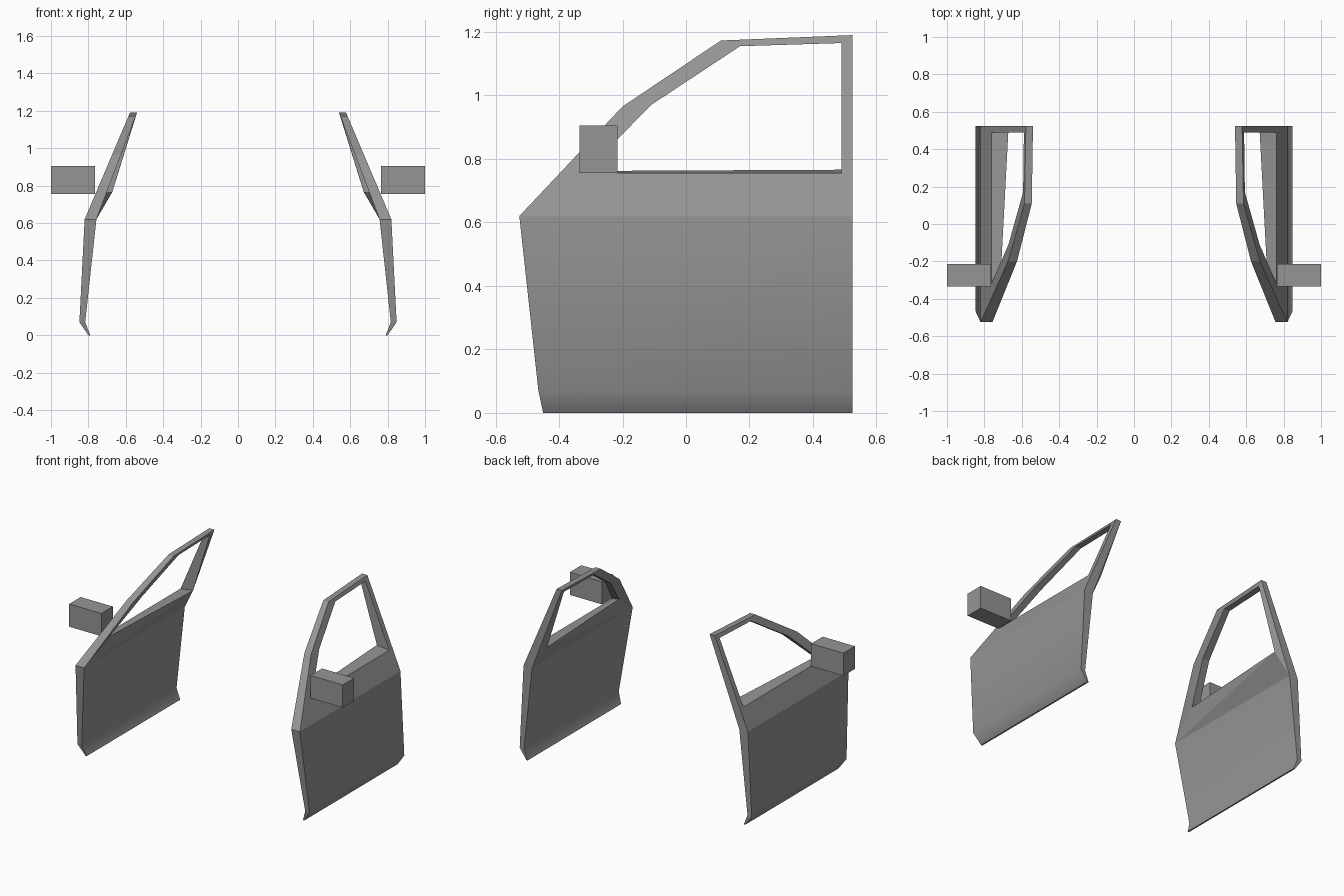
import bpy
import bmesh

cube = bpy.data.objects.get("Cube")
if cube:
    bpy.data.objects.remove(cube)

grey = bpy.data.materials.new("Panel grey")
grey.use_nodes = True
COLOUR = (0.30, 0.30, 0.30, 1)
grey.diffuse_color = COLOUR
grey.node_tree.nodes["Principled BSDF"].inputs["Base Color"].default_value = COLOUR

# Cross-section of the door: height, outer x, inner x
SECTION = [(0, 0.80, 0.79), (0.07, 0.848, 0.817), (0.62, 0.82, 0.757), (1.19, 0.578, 0.54)]
BELT, REAR = 0.62, 0.525
# Side outlines (y, z): lower front edge, frame outside, window opening
LOWER = [(-0.45, 0), (-0.465, 0.07), (-0.525, BELT)]
FRAME = [(-0.525, BELT), (-0.2, 0.965), (0.11, 1.173), (REAR, 1.19), (REAR, BELT)]
WINDOW = [(-0.32, 0.755), (-0.11, 0.97), (0.17, 1.155), (0.49, 1.165), (0.49, 0.755)]


def skin_x(z, skin):
    """Interpolate the cross-section for the outer (1) or inner (2) skin."""
    for a, b in zip(SECTION, SECTION[1:]):
        if z <= b[0]:
            t = (z - a[0]) / (b[0] - a[0])
            return a[skin] + t * (b[skin] - a[skin])
    return SECTION[-1][skin]


def finish(bm, name, side):
    for v in bm.verts:
        v.co.x *= side
    bmesh.ops.recalc_face_normals(bm, faces=bm.faces)
    mesh = bpy.data.meshes.new(name)
    bm.to_mesh(mesh)
    bm.free()
    mesh.materials.append(grey)
    obj = bpy.data.objects.new(name, mesh)
    bpy.context.collection.objects.link(obj)


def door(name, side):
    bm = bmesh.new()
    rims = []
    for skin in (1, 2):
        def vert(p):
            return bm.verts.new((skin_x(p[1], skin), p[0], p[1]))

        frame = [vert(p) for p in FRAME]
        window = [vert(p) for p in WINDOW]
        front = [vert(p) for p in LOWER[:-1]] + [frame[0]]
        rear = [vert((REAR, z)) for _, z in LOWER[:-1]] + [frame[-1]]
        # Lower panels, softly shaded across the sill bend
        for i in range(2):
            bm.faces.new((front[i], rear[i], rear[i + 1], front[i + 1])).smooth = True
        # Window surround
        for i in range(4):
            bm.faces.new((frame[i], frame[i + 1], window[i + 1], window[i]))
        if skin == 2:
            # Inner sill bulges towards the rear
            window[-1].co.x, window[-1].co.z = 0.672, 0.766
            window[0].co.x, window[0].co.z = 0.715, 0.762
            bm.faces.new((frame[0], frame[4], window[4]))
            bm.faces.new((frame[0], window[4], window[0]))
        else:
            bm.faces.new((frame[0], frame[4], window[4], window[0]))
        rims.append((front + frame[1:] + rear[1::-1], window))
    # Close the outer edge and the window opening between the skins
    for outer, inner in zip(*rims):
        for i in range(len(outer)):
            j = (i + 1) % len(outer)
            bm.faces.new((outer[i], outer[j], inner[j], inner[i]))
    finish(bm, name, side)


def mirror_block(name, side):
    bm = bmesh.new()
    bmesh.ops.create_cube(bm, size=1)
    for v in bm.verts:
        v.co.x = v.co.x * 0.235 + 0.8825
        v.co.y = v.co.y * 0.12 - 0.275
        v.co.z = v.co.z * 0.15 + 0.83
    finish(bm, name, side)


for label, side in (("left", 1), ("right", -1)):
    door(label + "_door", side)
    mirror_block(label + "_wing_mirror", side)
